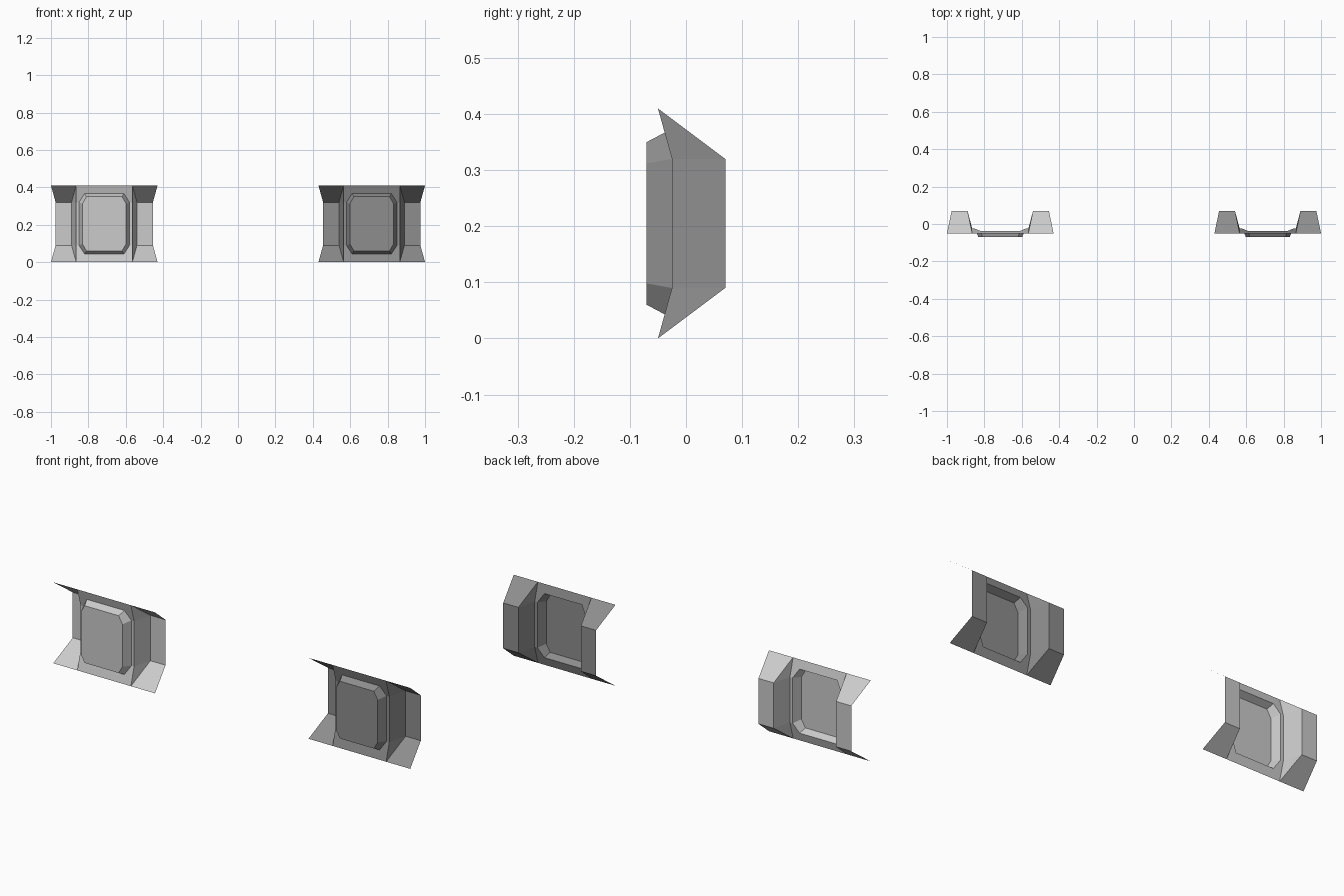
import bpy, bmesh

if "Cube" in bpy.data.objects:
    bpy.data.objects.remove(bpy.data.objects["Cube"])

ZC = 0.205  # mid height of each panel


def octagon(bm, cx, side, end):
    """Eight points; side and end are (half width, y, half height) of the corner pairs."""
    signs = [(1, 1, side), (1, 1, end), (-1, 1, end), (-1, 1, side),
             (-1, -1, side), (-1, -1, end), (1, -1, end), (1, -1, side)]
    return [bm.verts.new((cx + sx * p[0], p[1], ZC + sz * p[2])) for sx, sz, p in signs]


def build_panel(name, cx):
    bm = bmesh.new()
    # Folded plate around a raised chamfered pad
    rim = octagon(bm, cx, (0.15, -0.025, 0.115), (0.15, -0.05, 0.205))
    base = octagon(bm, cx, (0.135, -0.025, 0.115), (0.105, -0.038, 0.162))
    pad = octagon(bm, cx, (0.117, -0.07, 0.107), (0.095, -0.07, 0.145))
    for a, b in ((rim, base), (base, pad)):
        for i in range(8):
            j = (i + 1) % 8
            bm.faces.new((a[i], a[j], b[j], b[i]))
    bm.faces.new(pad)

    # Side channels: back strip, inner wall and splayed end flaps
    for s, (mid_t, tip_t, mid_b, tip_b) in ((1, (rim[0], rim[1], rim[7], rim[6])),
                                            (-1, (rim[3], rim[2], rim[4], rim[5]))):
        back = {}
        for sz in (1, -1):
            for x in (0.175, 0.26):
                back[sz, x] = bm.verts.new((cx + s * x, 0.07, ZC + sz * 0.115))
        bm.faces.new((back[1, 0.175], back[1, 0.26], back[-1, 0.26], back[-1, 0.175]))
        bm.faces.new((mid_t, back[1, 0.175], back[-1, 0.175], mid_b))
        for sz, mid, tip in ((1, mid_t, tip_t), (-1, mid_b, tip_b)):
            bm.faces.new((mid, tip, back[sz, 0.175]))
            corner = bm.verts.new((cx + s * 0.285, -0.05, ZC + sz * 0.205))
            bm.faces.new((tip, corner, back[sz, 0.26], back[sz, 0.175]))

    # Consistent winding with the pad facing the front
    bmesh.ops.recalc_face_normals(bm, faces=bm.faces)
    bm.normal_update()
    cap = min(bm.faces, key=lambda f: f.calc_center_median().y)
    if cap.normal.y > 0:
        bmesh.ops.reverse_faces(bm, faces=bm.faces)
    mesh = bpy.data.meshes.new(name)
    bm.to_mesh(mesh)
    bm.free()
    obj = bpy.data.objects.new(name, mesh)
    bpy.context.collection.objects.link(obj)
    return obj


build_panel("left_panel", -0.715)
right = build_panel("right_panel", 0.715)

# Darker grey on the right panel
dark = bpy.data.materials.new("dark_grey")
dark.diffuse_color = (0.27, 0.27, 0.27, 1)
dark.use_nodes = True
dark.node_tree.nodes["Principled BSDF"].inputs["Base Color"].default_value = dark.diffuse_color
right.data.materials.append(dark)
